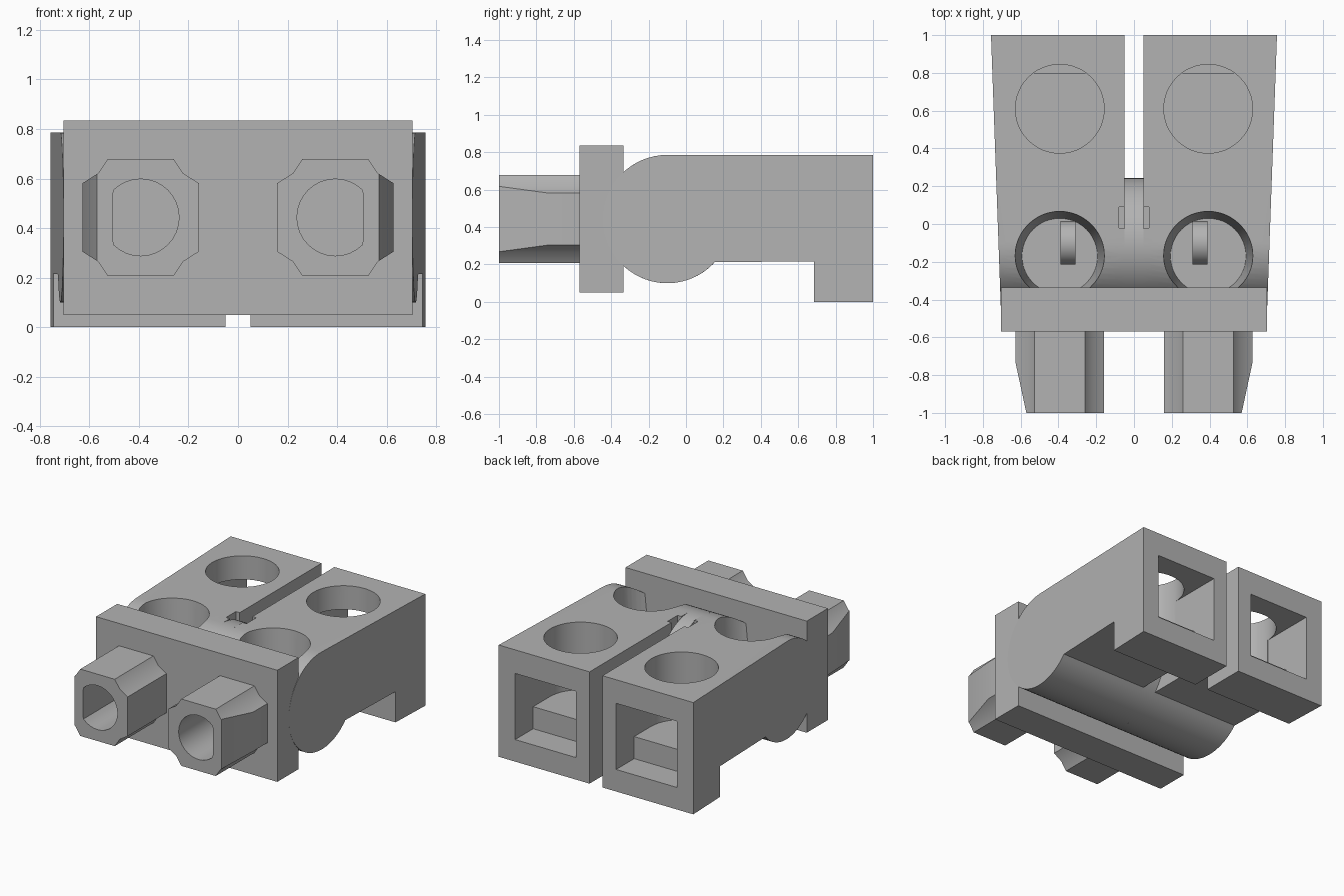
import bpy, bmesh, math
from mathutils import Vector, Matrix

cube = bpy.data.objects.get("Cube")
if cube:
    bpy.data.objects.remove(cube)

grey = bpy.data.materials.new("plain grey")
grey.use_nodes = True
grey.diffuse_color = (0.45, 0.45, 0.45, 1)
grey.node_tree.nodes["Principled BSDF"].inputs["Base Color"].default_value = (0.45, 0.45, 0.45, 1)

AXIS_Y, AXIS_Z, HINGE_R = -0.1, 0.443, 0.343
CELL_X, CELL_R = 0.393, 0.235


def make_object(name, bm):
    bmesh.ops.recalc_face_normals(bm, faces=bm.faces)
    mesh = bpy.data.meshes.new(name)
    bm.to_mesh(mesh)
    bm.free()
    mesh.materials.append(grey)
    obj = bpy.data.objects.new(name, mesh)
    bpy.context.scene.collection.objects.link(obj)
    return obj


def prism(name, points, direction):
    """Extrude a closed 3D outline along a direction."""
    bm = bmesh.new()
    face = bm.faces.new([bm.verts.new(p) for p in points])
    new = bmesh.ops.extrude_face_region(bm, geom=[face])["geom"]
    moved = [v for v in new if isinstance(v, bmesh.types.BMVert)]
    bmesh.ops.translate(bm, verts=moved, vec=Vector(direction))
    return make_object(name, bm)


def box(name, x, y, z):
    outline = [(x[0], y[0], z[0]), (x[1], y[0], z[0]), (x[1], y[1], z[0]), (x[0], y[1], z[0])]
    return prism(name, outline, (0, 0, z[1] - z[0]))


def upright_bore(name, y, z0, z1, r0, r1):
    bm = bmesh.new()
    bmesh.ops.create_cone(bm, cap_ends=True, segments=48, radius1=r0, radius2=r1, depth=z1 - z0,
                          matrix=Matrix.Translation((CELL_X, y, (z0 + z1) / 2)))
    return make_object(name, bm)


def cross_disc(name, x0, x1, radius):
    """Disc on the hinge axis, which runs along x."""
    ring = [math.tau * i / 64 for i in range(64)]
    return prism(name, [(x0, AXIS_Y + radius * math.cos(a), AXIS_Z + radius * math.sin(a)) for a in ring],
                 (x1 - x0, 0, 0))


def finish(obj, cutters=(), mirrored=False):
    """Apply cuts and mirroring, then shade smooth with sharp edges."""
    for cutter in cutters:
        cutter.hide_render = True
        mod = obj.modifiers.new("cut", "BOOLEAN")
        mod.operation, mod.solver, mod.object = "DIFFERENCE", "EXACT", cutter
    if mirrored:
        mod = obj.modifiers.new("mirror", "MIRROR")
        mod.use_clip = mod.use_mirror_merge = False
    graph = bpy.context.evaluated_depsgraph_get()
    mesh = bpy.data.meshes.new_from_object(obj.evaluated_get(graph))
    obj.modifiers.clear()
    obj.data = mesh
    for cutter in cutters:
        bpy.data.objects.remove(cutter)
    bpy.ops.object.select_all(action="DESELECT")
    obj.select_set(True)
    bpy.context.view_layer.objects.active = obj
    bpy.ops.object.shade_smooth_by_angle(angle=math.radians(30))


# Hinged arms: rounded front end, long flat top, heel at the back
sweep = [math.radians(90 + 228 * i / 40) for i in range(41)]
profile = [(AXIS_Y + HINGE_R * math.cos(a), AXIS_Z + HINGE_R * math.sin(a)) for a in sweep]
profile += [(0.685, 0.216), (0.685, 0), (1, 0), (1, AXIS_Z + HINGE_R)]
arms = prism("hinged_arms", [(0.05, y, z) for y, z in profile], (0.65, 0, 0))
for v in arms.data.vertices:
    if v.co.x > 0.5:
        v.co.x = 0.757 - 0.036 * (1 - v.co.y)
lo, hi = CELL_X - CELL_R - 0.001, CELL_X + CELL_R + 0.001
finish(arms, [
    upright_bore("rear_well", 0.61, 0.31, 0.9, CELL_R, CELL_R),
    box("socket_mouth", (lo, hi), (0.8, 1.1), (0.155, 0.62)),
    box("socket_inner", (lo, hi), (0.61, 0.9), (0.31, 0.62)),
    upright_bore("front_well", -0.17, 0.22, 0.82, 0.2, 0.239),
    box("centre_notch", (0, 0.08), (-0.02, 0.09), (0.7, 0.9)),
], mirrored=True)

# Central hinge disc and the pins crossing the front wells
finish(cross_disc("hinge_disc", -0.05, 0.05, HINGE_R))
finish(cross_disc("hinge_pins", 0.31, 0.39, 0.115), mirrored=True)

# Front plate
finish(box("front_plate", (-0.705, 0.705), (-0.57, -0.335), (0.05, 0.835)))

# Plate plugs: square with hollowed corners, tapered outside, D-shaped bore
half = 0.235
corner = [(half, 0.138), (0.172, 0.178), (0.134, half)]
outline = []
for sx, sz in ((1, 1), (-1, 1), (-1, -1), (1, -1)):
    pts = corner if sx * sz > 0 else corner[::-1]
    outline += [(CELL_X + sx * x, -1, AXIS_Z + sz * z) for x, z in pts]
plugs = prism("plate_plugs", outline, (0, 0.43, 0))
bm = bmesh.new()
bm.from_mesh(plugs.data)
cut = bmesh.ops.bisect_plane(bm, geom=bm.verts[:] + bm.edges[:] + bm.faces[:], clear_outer=True,
                             plane_co=(0.57, -1, 0), plane_no=(0.27, -0.058, 0))
rim = [e for e in cut["geom_cut"] if isinstance(e, bmesh.types.BMEdge)]
bmesh.ops.holes_fill(bm, edges=rim, sides=0)
bmesh.ops.recalc_face_normals(bm, faces=bm.faces)
bm.to_mesh(plugs.data)
bm.free()
turn = [math.tau * i / 32 for i in range(32)]
bore = prism("plug_bore", [(CELL_X + min(0.155 * math.cos(a), 0.112), -1.1, AXIS_Z + 0.155 * math.sin(a))
                           for a in turn], (0, 0.6, 0))
finish(plugs, [bore], mirrored=True)
